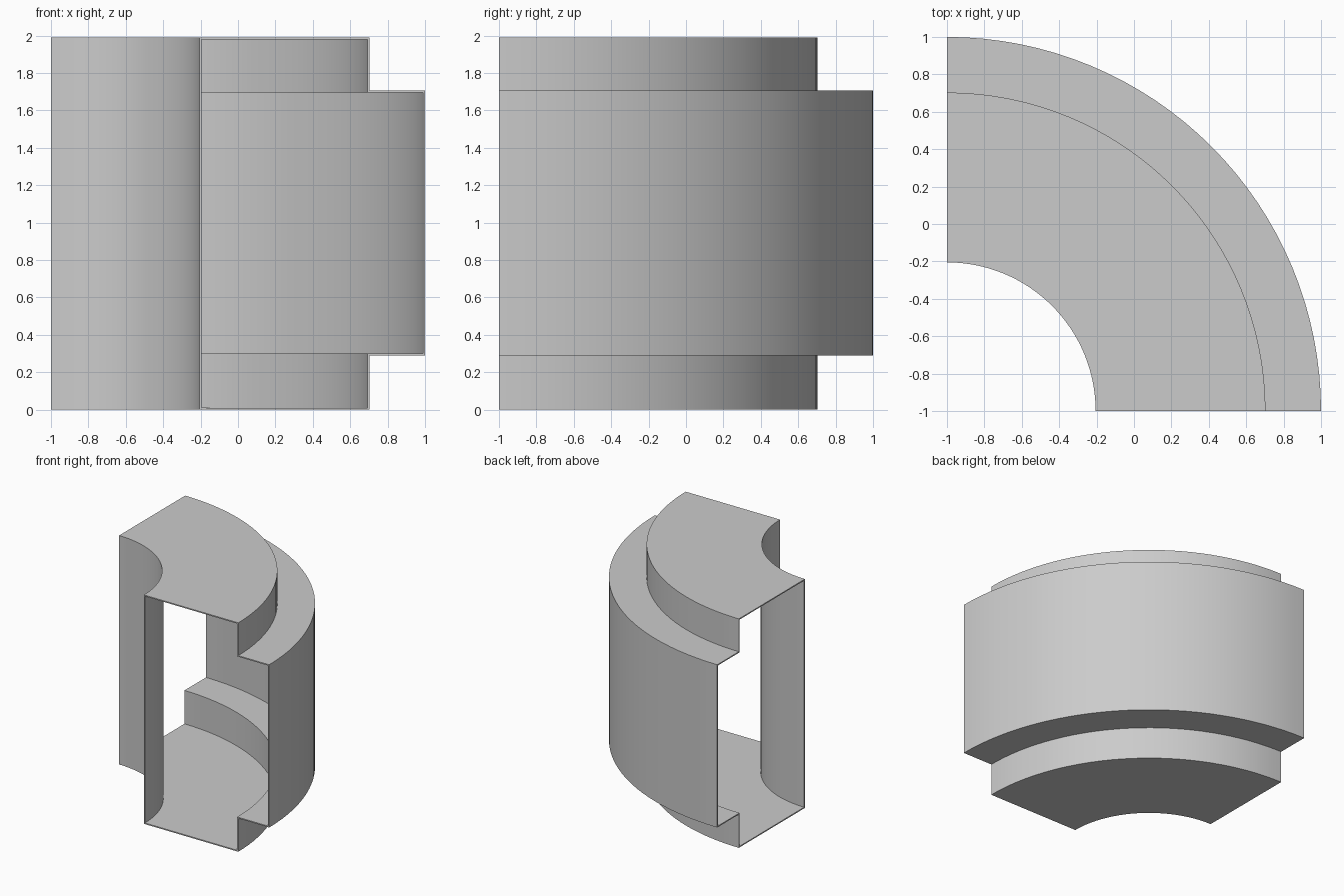
import bpy
import bmesh
import math
from mathutils import Vector

cube = bpy.data.objects.get("Cube")
if cube:
    bpy.data.objects.remove(cube, do_unlink=True)

# Main dimensions
INNER, STEP, OUTER = 0.795, 1.703, 2.0
HEIGHT, LOW, HIGH = 1.99, 0.29, 1.705
WALL = 0.01
SEGMENTS = 32
AXIS = Vector((-1, -1, 0))

# Single flat colour
grey = bpy.data.materials.new("plain_grey")
grey.use_nodes = True
colour = (0.6, 0.6, 0.6, 1)
grey.diffuse_color = colour
grey.node_tree.nodes["Principled BSDF"].inputs["Base Color"].default_value = colour

# Stepped closed profile as (radius, height), swept a quarter turn
profile = [(INNER, 0), (STEP, 0), (STEP, LOW), (OUTER, LOW),
           (OUTER, HIGH), (STEP, HIGH), (STEP, HEIGHT), (INNER, HEIGHT)]
bm = bmesh.new()
verts = [bm.verts.new(AXIS + Vector((r, 0, z))) for r, z in profile]
edges = [bm.edges.new((a, b)) for a, b in zip(verts, verts[1:] + verts[:1])]
bmesh.ops.spin(bm, geom=verts + edges, cent=AXIS, axis=(0, 0, 1),
               angle=math.pi / 2, steps=SEGMENTS, use_duplicate=False)

# Make all faces point outwards
bmesh.ops.recalc_face_normals(bm, faces=bm.faces)
top = max(bm.faces, key=lambda f: f.calc_center_median().z)
if top.normal.z < 0:
    bmesh.ops.reverse_faces(bm, faces=bm.faces)

mesh = bpy.data.meshes.new("curved_stepped_shell")
bm.to_mesh(mesh)
bm.free()
mesh.materials.append(grey)
shell = bpy.data.objects.new("curved_stepped_shell", mesh)
bpy.context.collection.objects.link(shell)

# Thin wall, thickened inwards with open ends
solid = shell.modifiers.new("wall", 'SOLIDIFY')
solid.thickness = WALL
solid.offset = -1
solid.use_even_offset = True

bpy.ops.object.select_all(action='DESELECT')
shell.select_set(True)
bpy.context.view_layer.objects.active = shell
bpy.ops.object.modifier_apply(modifier=solid.name)
bpy.ops.object.shade_smooth_by_angle(angle=math.radians(30))
